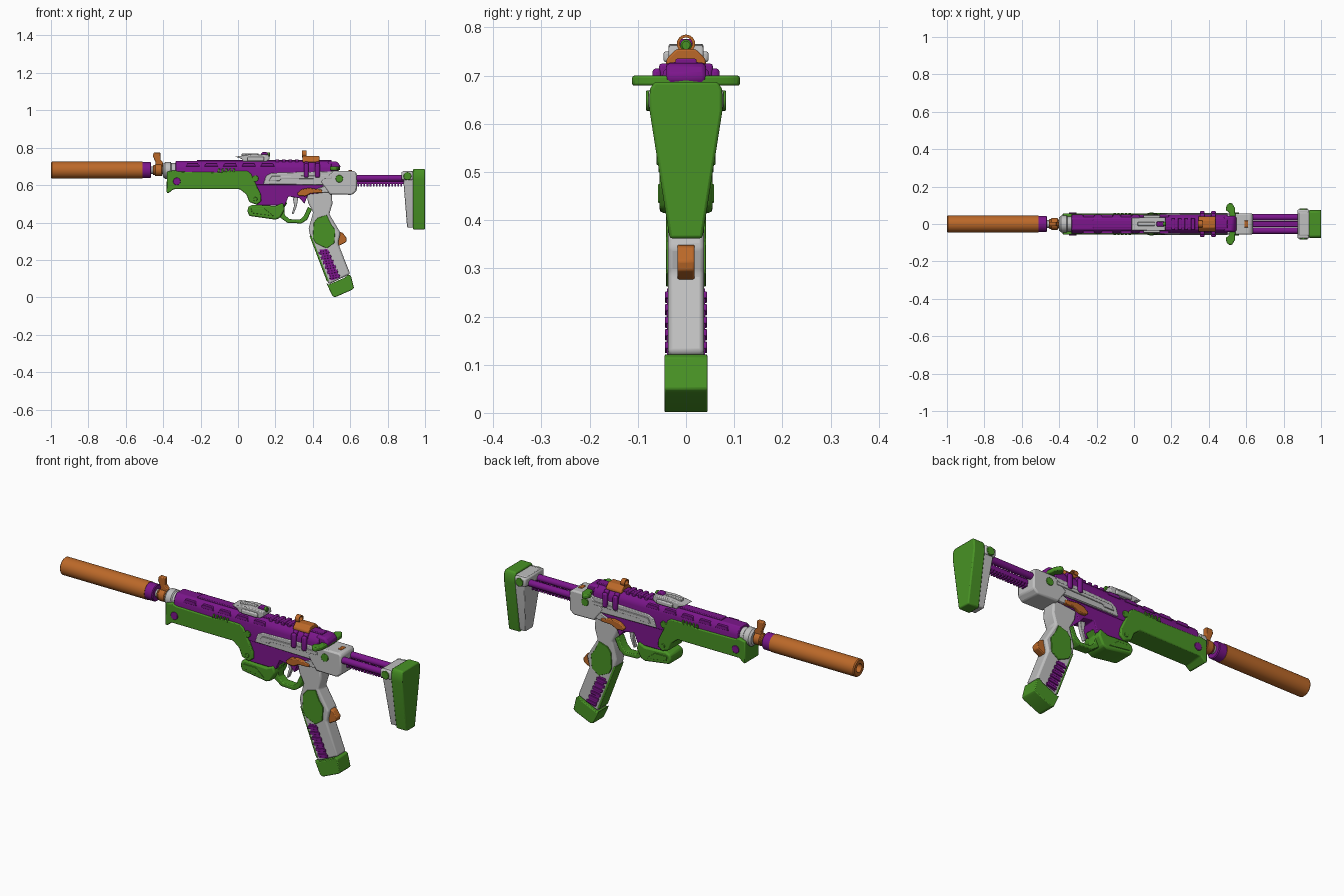
import bpy, bmesh, math
from mathutils import Vector


def material(name, rgb):
    m = bpy.data.materials.new(name)
    m.diffuse_color = (*rgb, 1)
    return m


ORANGE = material("orange", (0.50, 0.14, 0.022))
PURPLE = material("purple", (0.20, 0.008, 0.26))
GREEN = material("green", (0.065, 0.29, 0.018))
GREY = material("light grey", (0.52, 0.52, 0.52))


def finish(name, bm, mat, bevel=0.0):
    bmesh.ops.recalc_face_normals(bm, faces=bm.faces)
    me = bpy.data.meshes.new(name)
    bm.to_mesh(me)
    bm.free()
    me.materials.append(mat)
    me.shade_smooth()
    me.set_sharp_from_angle(angle=math.radians(32))
    ob = bpy.data.objects.new(name, me)
    bpy.context.collection.objects.link(ob)
    if bevel:
        mod = ob.modifiers.new("bevel", 'BEVEL')
        mod.width, mod.segments, mod.limit_method = bevel, 2, 'ANGLE'
        mod.angle_limit = math.radians(30)
    return ob


def extrude(name, pts, a, b, mat, axis='Y', bevel=0.004):
    """Extrude a 2D outline from a to b along an axis."""
    put = {'X': lambda p, t: (t, p[0], p[1]), 'Y': lambda p, t: (p[0], t, p[1]),
           'Z': lambda p, t: (p[0], p[1], t)}[axis]
    bm = bmesh.new()
    lo = [bm.verts.new(put(p, a)) for p in pts]
    hi = [bm.verts.new(put(p, b)) for p in pts]
    bm.faces.new(lo)
    bm.faces.new(hi)
    n = len(pts)
    for i in range(n):
        bm.faces.new((lo[i], lo[(i + 1) % n], hi[(i + 1) % n], hi[i]))
    return finish(name, bm, mat, bevel)


def rect(x0, x1, z0, z1):
    return [(x0, z0), (x1, z0), (x1, z1), (x0, z1)]


def box(name, x0, x1, y0, y1, z0, z1, mat, bevel=0.003):
    return extrude(name, rect(x0, x1, z0, z1), y0, y1, mat, 'Y', bevel)


def lathe(name, profile, y, z, mat, n=32):
    """Revolve (x, radius) points round an axis along x; closed loop of points."""
    bm = bmesh.new()
    rings = []
    for x, r in profile:
        rings.append([bm.verts.new((x, y + r * math.cos(2 * math.pi * i / n),
                                    z + r * math.sin(2 * math.pi * i / n))) for i in range(n)])
    for k, ring in enumerate(rings):
        nxt = rings[(k + 1) % len(rings)]
        for i in range(n):
            bm.faces.new((ring[i], ring[(i + 1) % n], nxt[(i + 1) % n], nxt[i]))
    bmesh.ops.remove_doubles(bm, verts=bm.verts, dist=1e-5)
    return finish(name, bm, mat)


def rod(name, x0, x1, r, y, z, mat, n=24):
    c = min(0.004, r * 0.3)
    return lathe(name, [(x0, 0), (x0, r - c), (x0 + c, r), (x1 - c, r), (x1, r - c), (x1, 0)][0:6],
                 y, z, mat, n)


def disc(x, z, r, n=20):
    return [(x + r * math.cos(2 * math.pi * i / n), z + r * math.sin(2 * math.pi * i / n)) for i in range(n)]


def sides(name, pts, inner, outer, mat, bevel=0.002):
    """A plate on the left and the right side."""
    for s, tag in ((-1, "right"), (1, "left")):
        extrude(name + "_" + tag, pts, s * inner, s * outer, mat, 'Y', bevel)


# Long hollow front tube and collar
lathe("front_tube", [(-1, 0.022), (-1, 0.040), (-0.995, 0.045), (-0.51, 0.045),
                     (-0.51, 0.02), (-0.9, 0.02)], 0, 0.68, ORANGE, 40)
rod("tube_collar", -0.515, -0.465, 0.043, 0, 0.68, PURPLE, 32)
rod("inner_barrel", -0.9, -0.32, 0.0205, 0, 0.68, GREY)
for x in (-0.455, -0.43):
    rod("barrel_ring", x, x + 0.015, 0.027, 0, 0.68, ORANGE)

# Front sight
extrude("front_sight", [(-0.445, 0.66), (-0.405, 0.66), (-0.40, 0.72), (-0.415, 0.735), (-0.415, 0.775),
                        (-0.45, 0.775), (-0.455, 0.755), (-0.44, 0.72)], -0.012, 0.012, ORANGE)
rod("front_sight_band", -0.445, -0.405, 0.032, 0, 0.68, ORANGE)
lathe("barrel_nut", [(-0.40, 0), (-0.40, 0.036), (-0.39, 0.045), (-0.36, 0.045), (-0.355, 0.039),
                     (-0.32, 0.039), (-0.32, 0)], 0, 0.678, GREY, 24)

# Upper body
extrude("upper_body", [(-0.048, 0.60), (0.048, 0.60), (0.052, 0.69), (0.046, 0.71), (0.028, 0.728),
                       (-0.028, 0.728), (-0.046, 0.71), (-0.052, 0.69)], -0.335, 0.50, PURPLE, 'X')
extrude("upper_body_tail", [(0.48, 0.66), (0.53, 0.66), (0.55, 0.70), (0.53, 0.726), (0.48, 0.728)],
        -0.042, 0.042, PURPLE, 'Y', 0.01)
box("top_rail", -0.22, 0.50, -0.022, 0.022, 0.72, 0.735, PURPLE)
for i in range(5):
    x = -0.28 + i * 0.10
    sides("top_ridge", [(x, 0.70), (x + 0.075, 0.70), (x + 0.065, 0.718), (x + 0.01, 0.718)],
          0.035, 0.052, PURPLE)
for i in range(4):
    box("rear_ridge", 0.20 + i * 0.035, 0.22 + i * 0.035, -0.032, 0.032, 0.72, 0.738, PURPLE)

# Lower body
extrude("lower_body", [(0.04, 0.64), (0.50, 0.64), (0.46, 0.56), (0.375, 0.55), (0.355, 0.50),
                       (0.33, 0.53), (0.27, 0.54), (0.25, 0.49), (0.10, 0.49)], -0.044, 0.044, PURPLE)
extrude("trigger", [(0.29, 0.55), (0.325, 0.55), (0.315, 0.49), (0.297, 0.445), (0.287, 0.445),
                    (0.30, 0.49)], -0.01, 0.01, GREY, 'Y', 0.002)

# Front hand guard with its rear arm
extrude("hand_guard", [(-0.38, 0.672), (-0.382, 0.56), (-0.372, 0.556), (-0.345, 0.578), (0.01, 0.578),
                       (0.045, 0.55), (0.06, 0.51), (0.10, 0.495), (0.125, 0.515), (0.122, 0.55),
                       (0.07, 0.66), (0.05, 0.676), (-0.07, 0.676), (-0.09, 0.668), (-0.32, 0.672),
                       (-0.34, 0.68)], -0.057, 0.057, GREEN, 'Y', 0.014)
sides("guard_front_pin", disc(-0.327, 0.62, 0.02), 0.05, 0.061, PURPLE)
sides("guard_rear_pin", disc(0.092, 0.635, 0.017), 0.04, 0.057, GREEN)
sides("guard_arm_pin", disc(0.093, 0.525, 0.011), 0.05, 0.061, GREEN)
for i in range(5):
    x = -0.11 + i * 0.02
    sides("guard_vent", [(x, 0.667), (x + 0.01, 0.667), (x + 0.014, 0.688), (x + 0.004, 0.688)],
          0.045, 0.058, GREEN)

# Lower block and trigger guard
extrude("lower_block", [(0.055, 0.485), (0.08, 0.495), (0.20, 0.488), (0.24, 0.505), (0.25, 0.47),
                        (0.225, 0.425), (0.20, 0.415), (0.06, 0.435), (0.05, 0.46)],
        -0.055, 0.055, GREEN, 'Y', 0.008)
sides("lower_block_panel", [(0.07, 0.475), (0.14, 0.475), (0.19, 0.435), (0.075, 0.45)], 0.053, 0.058, GREEN)
extrude("trigger_guard", [(0.21, 0.49), (0.22, 0.43), (0.265, 0.398), (0.34, 0.395), (0.37, 0.415),
                          (0.395, 0.47), (0.375, 0.485), (0.352, 0.435), (0.33, 0.415), (0.275, 0.418),
                          (0.25, 0.44), (0.247, 0.48), (0.265, 0.505), (0.24, 0.51)],
        -0.024, 0.024, GREEN)

# Rear receiver housing
extrude("rear_housing", [(0.49, 0.55), (0.61, 0.548), (0.635, 0.57), (0.635, 0.665), (0.62, 0.676),
                         (0.51, 0.676), (0.44, 0.62)], -0.057, 0.057, GREY, 'Y', 0.008)
sides("housing_side", [(0.135, 0.605), (0.15, 0.65), (0.18, 0.665), (0.56, 0.676), (0.56, 0.565),
                       (0.36, 0.555), (0.47, 0.60)], 0.035, 0.055, GREY, 0.004)
sides("housing_rib", [(0.165, 0.622), (0.18, 0.648), (0.50, 0.652), (0.50, 0.635), (0.23, 0.632),
                      (0.22, 0.622)], 0.053, 0.060, GREY)
sides("housing_pin", disc(0.542, 0.634, 0.02), 0.05, 0.062, GREEN)
box("housing_button", 0.59, 0.61, -0.018, 0.018, 0.67, 0.68, ORANGE)
sides("selector", [(0.315, 0.555), (0.34, 0.578), (0.38, 0.585), (0.45, 0.575), (0.45, 0.558),
                   (0.39, 0.556), (0.36, 0.54), (0.325, 0.542)], 0.035, 0.060, ORANGE, 0.004)

# Charging handle with side wings
wing = [(0.51, 0.0), (0.51, 0.06), (0.49, 0.075), (0.495, 0.10), (0.51, 0.113), (0.525, 0.11),
        (0.54, 0.085), (0.545, 0.0)]
extrude("charging_handle", wing + [(x, -y) for x, y in wing[-2:0:-1]], 0.679, 0.70, GREEN, 'Z', 0.005)

# Grip
extrude("grip", [(0.365, 0.565), (0.50, 0.565), (0.505, 0.50), (0.488, 0.445), (0.548, 0.345),
                 (0.535, 0.29), (0.60, 0.125), (0.485, 0.07), (0.385, 0.33), (0.378, 0.37),
                 (0.402, 0.455), (0.375, 0.505)], -0.037, 0.037, GREY, 'Y', 0.009)
sides("grip_patch", [(0.405, 0.40), (0.425, 0.425), (0.475, 0.44), (0.495, 0.395), (0.52, 0.36),
                     (0.515, 0.29), (0.475, 0.262), (0.445, 0.275), (0.415, 0.29), (0.40, 0.32)],
      0.034, 0.042, GREEN)
extrude("grip_front_strip", [(0.382, 0.33), (0.40, 0.33), (0.495, 0.085), (0.475, 0.085)],
        -0.036, 0.036, GREEN)
sides("grip_inlay", [(0.435, 0.255), (0.477, 0.258), (0.545, 0.105), (0.497, 0.09)], 0.034, 0.039, PURPLE, 0)
for i in range(6):
    x, z = 0.463 + 0.0115 * i, 0.24 - 0.026 * i
    sides("grip_slat", [(x - 0.03, z - 0.012), (x + 0.026, z - 0.002), (x + 0.023, z + 0.012),
                        (x - 0.033, z + 0.002)], 0.036, 0.044, PURPLE)
extrude("grip_release", [(0.52, 0.31), (0.545, 0.35), (0.56, 0.345), (0.582, 0.315), (0.578, 0.295),
                         (0.545, 0.278), (0.53, 0.275)], -0.018, 0.018, ORANGE)
extrude("grip_base", [(0.473, 0.075), (0.485, 0.068), (0.57, 0.105), (0.59, 0.122), (0.604, 0.115),
                      (0.62, 0.05), (0.61, 0.04), (0.52, 0.001), (0.505, 0.006)],
        -0.045, 0.045, GREEN, 'Y', 0.007)

# Stock rails and toothed bar
for y in (-0.036, 0.036):
    rod("stock_rail", 0.62, 0.89, 0.017, y, 0.637, PURPLE)
box("toothed_bar", 0.62, 0.89, -0.016, 0.016, 0.605, 0.628, PURPLE)
for i in range(15):
    x = 0.638 + i * 0.0165
    box("bar_tooth", x, x + 0.009, -0.016, 0.016, 0.592, 0.607, PURPLE, 0)
    box("bar_top_tooth", x, x + 0.009, -0.014, 0.014, 0.626, 0.634, PURPLE, 0)

# Stock frame and butt pad
pad = [(-0.034, 0.362), (0.034, 0.362), (0.076, 0.63), (0.075, 0.672), (0.066, 0.687),
       (-0.066, 0.687), (-0.075, 0.672), (-0.076, 0.63)]
frame = extrude("stock_frame", [(y * 0.92, 0.675 + (z - 0.687) * 0.93) for y, z in pad],
                0.88, 0.94, GREY, 'X', 0.004)
for v in frame.data.vertices:  # the frame slants back towards its foot
    if v.co.x < 0.9:
        v.co.x += (0.675 - v.co.z) * 0.08
box("stock_clamp", 0.873, 0.937, -0.078, 0.078, 0.628, 0.672, GREY, 0.008)
sides("stock_pin", disc(0.906, 0.648, 0.021), 0.07, 0.083, GREEN)
extrude("butt_pad", pad, 0.936, 1.0, GREEN, 'X', 0.006)

# Small sight mount on top
extrude("mount_plate", [(-0.015, 0.752), (0.02, 0.74), (0.03, 0.725), (0.15, 0.725), (0.17, 0.74),
                        (0.165, 0.762), (0.08, 0.766)], -0.036, 0.036, GREY)
sides("mount_knob", rect(0.05, 0.14, 0.728, 0.75), 0.03, 0.047, GREY, 0.005)
box("mount_slot", 0.02, 0.11, -0.01, 0.01, 0.755, 0.769, GREY)
extrude("mount_peak", [(0.115, 0.755), (0.165, 0.755), (0.155, 0.776), (0.13, 0.776)], -0.014, 0.014, PURPLE)
rod("mount_marker", 0.15, 0.172, 0.012, 0, 0.763, GREEN, 16)

# Rear sight and its clamp
extrude("rear_sight_base", [(-0.042, 0.722), (0.042, 0.722), (0.04, 0.735), (0.02, 0.755),
                            (-0.02, 0.755), (-0.04, 0.735)], 0.345, 0.435, ORANGE, 'X')
lathe("rear_sight_ring", [(0.342, 0.013), (0.342, 0.019), (0.365, 0.019), (0.365, 0.013)],
      0, 0.766, ORANGE, 24)
for x in (0.365, 0.425):
    box("clamp_block", x - 0.012, x + 0.012, -0.056, 0.056, 0.695, 0.725, PURPLE, 0.006)
    sides("clamp_bolt", rect(x - 0.013, x + 0.013, 0.64, 0.715), 0.05, 0.070, PURPLE, 0.008)
